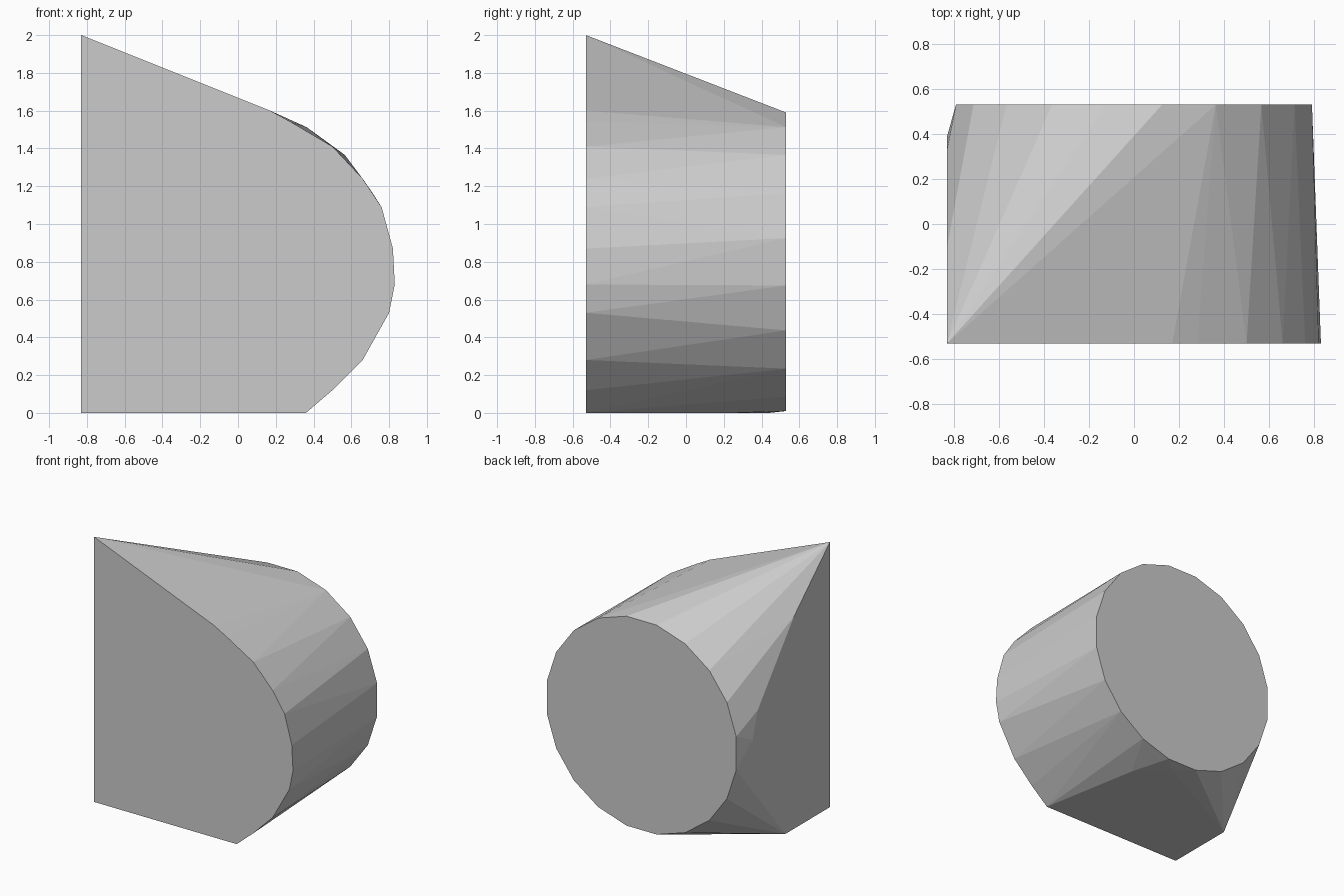
import bpy, bmesh
from math import sin, cos, pi, radians

if "Cube" in bpy.data.objects:
    bpy.data.objects.remove(bpy.data.objects["Cube"])

HALF_DEPTH = 0.53

# Front face outline (x, z): square left corners, rounded right side
front = [(-0.83, 0), (-0.83, 2), (0.17, 1.6), (0.28, 1.54), (0.5, 1.41),
         (0.66, 1.24), (0.76, 1.09), (0.82, 0.87), (0.83, 0.68),
         (0.8, 0.53), (0.66, 0.28), (0.5, 0.12), (0.36, 0)]
points = [(x, -HALF_DEPTH, z) for x, z in front]

# Round back face
SIDES = 20
for i in range(SIDES):
    a = 2 * pi * (i + 0.5) / SIDES
    points.append((0.8 * cos(a), HALF_DEPTH, 0.8 + 0.8 * sin(a)))

# Limits of the flat left side and the flat base
points += [(-0.83, -0.1, 1.6), (-0.83, 0.33, 1.06), (-0.83, 0.39, 0.86),
           (-0.83, 0, 0), (0.22, 0.24, 0), (0.02, 0.44, 0)]

# Skin all sections with one convex surface
bm = bmesh.new()
for p in points:
    bm.verts.new(p)
hull = bmesh.ops.convex_hull(bm, input=bm.verts[:])
loose = [v for v in bm.verts if not v.link_faces]
bmesh.ops.delete(bm, geom=loose, context='VERTS')
bmesh.ops.dissolve_limit(bm, angle_limit=radians(0.5),
                         verts=bm.verts[:], edges=bm.edges[:])
bmesh.ops.recalc_face_normals(bm, faces=bm.faces[:])

mesh = bpy.data.meshes.new("rounded_block")
bm.to_mesh(mesh)
bm.free()
block = bpy.data.objects.new("rounded_block", mesh)
bpy.context.collection.objects.link(block)
